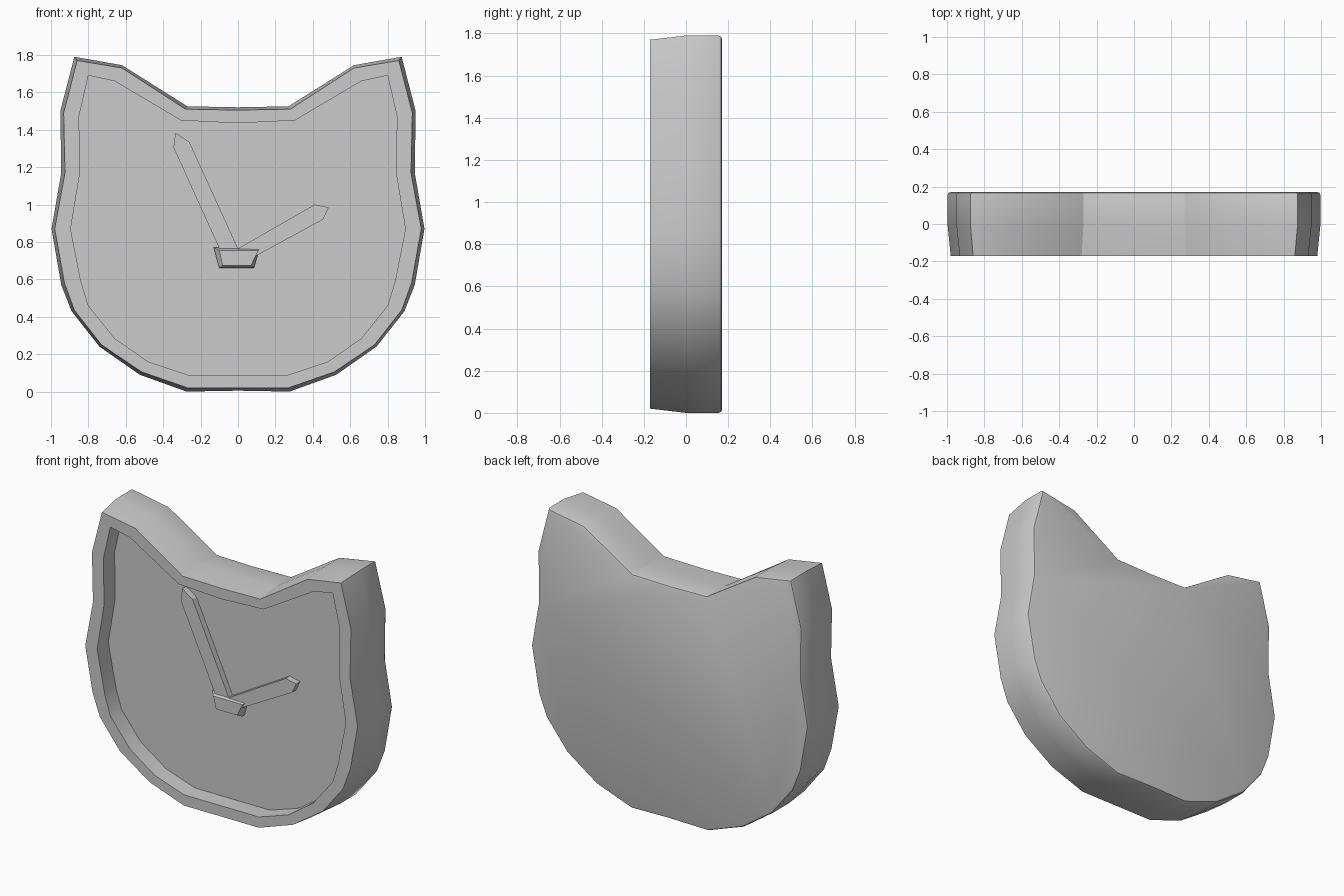
import bpy, bmesh, math

cube = bpy.data.objects.get("Cube")
if cube:
    bpy.data.objects.remove(cube, do_unlink=True)

grey = bpy.data.materials.new("plain grey")
grey.use_nodes = True
COLOUR = (0.6, 0.6, 0.6, 1)
grey.diffuse_color = COLOUR
grey.node_tree.nodes["Principled BSDF"].inputs["Base Color"].default_value = COLOUR


def mirrored(half):
    """Close a half outline (top centre to bottom centre) across x = 0."""
    return half + [(-x, z) for x, z in reversed(half[1:-1])]


def scaled(loop, f, cz=0.85):
    return [(x * f, cz + (z - cz) * f) for x, z in loop]


def loft(name, rings):
    """Skin a list of (outline, y) rings and cap both ends."""
    bm = bmesh.new()
    loops = [[bm.verts.new((x, y, z)) for x, z in pts] for pts, y in rings]
    for a, b in zip(loops, loops[1:]):
        for i in range(len(a)):
            j = (i + 1) % len(a)
            bm.faces.new((a[i], a[j], b[j], b[i]))
    bm.faces.new(loops[0])
    bm.faces.new(loops[-1])
    bmesh.ops.recalc_face_normals(bm, faces=bm.faces)
    mesh = bpy.data.meshes.new(name)
    bm.to_mesh(mesh)
    bm.free()
    mesh.materials.append(grey)
    obj = bpy.data.objects.new(name, mesh)
    bpy.context.collection.objects.link(obj)
    bpy.ops.object.select_all(action='DESELECT')
    obj.select_set(True)
    bpy.context.view_layer.objects.active = obj
    bpy.ops.object.shade_smooth_by_angle(angle=math.radians(30))
    return obj


# Cat-head outlines: widest body, front edge, inner edge of the rim
body = mirrored([(0, 1.52), (.27, 1.525), (.62, 1.745), (.875, 1.79), (.95, 1.5),
                 (.945, 1.17), (.997, .87), (.945, .57), (.89, .43), (.74, .24),
                 (.525, .09), (.275, 0), (0, .005)])
front = mirrored([(0, 1.505), (.28, 1.51), (.62, 1.73), (.86, 1.77), (.932, 1.49),
                  (.925, 1.17), (.98, .87), (.928, .58), (.875, .435), (.73, .25),
                  (.515, .105), (.27, .02), (0, .02)])
rim = mirrored([(0, 1.435), (.305, 1.45), (.66, 1.66), (.8, 1.69), (.85, 1.47),
                (.845, 1.17), (.895, .87), (.84, .59), (.8, .46), (.66, .285),
                (.48, .16), (.27, .09), (0, .09)])

# Case with rounded back edge and recessed dial
FLOOR = -.055
loft("clock_case", [(scaled(body, .984), .17), (scaled(body, .994), .167),
                    (body, .155), (body, 0), (front, -.17), (rim, -.17), (rim, FLOOR)])

# Hands standing on the dial
hands = {
    "minute_hand": [(-.335, 1.385), (-.345, 1.305), (-.1, .765), (0, .765), (-.26, 1.335)],
    "hour_hand": [(0, .765), (.41, 1.0), (.485, .985), (.455, .92), (.105, .73), (.03, .7)],
}
for name, outline in hands.items():
    loft(name, [(outline, FLOOR + .01), (outline, FLOOR - .04)])

# Nose with chamfered sides
nose = [(-.13, .77), (.115, .765), (.085, .66), (-.1, .66)]
nose_front = [(-.1, .755), (.11, .755), (.07, .675), (-.082, .675)]
loft("nose", [(nose, FLOOR + .01), (nose, FLOOR - .025), (nose_front, FLOOR - .055)])
